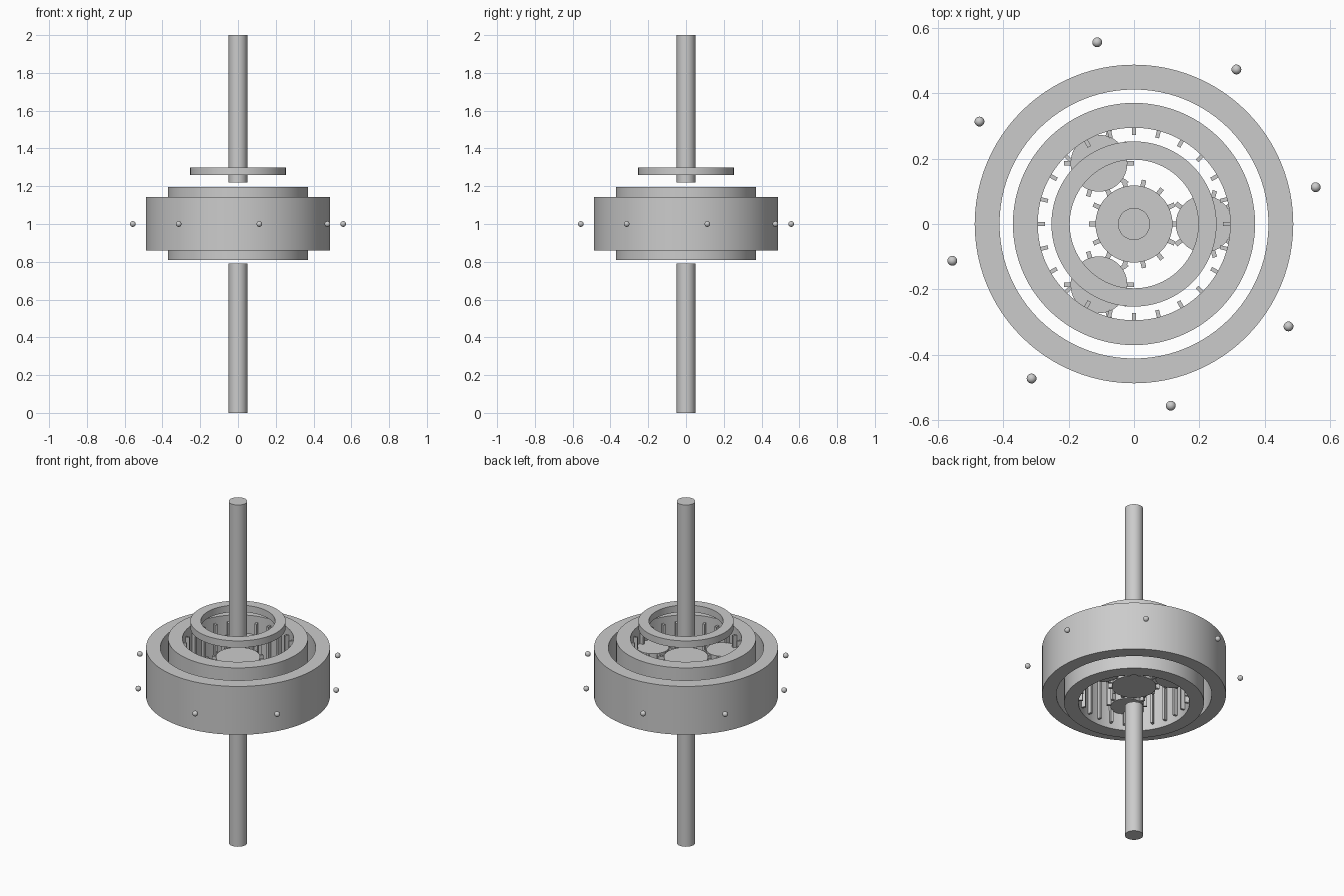
import bpy, bmesh
from math import sin, cos, pi, radians
from mathutils import Matrix

if "Cube" in bpy.data.objects:
    bpy.data.objects.remove(bpy.data.objects["Cube"])


def finish(name, bm):
    bmesh.ops.recalc_face_normals(bm, faces=bm.faces)
    me = bpy.data.meshes.new(name)
    bm.to_mesh(me)
    bm.free()
    ob = bpy.data.objects.new(name, me)
    bpy.context.collection.objects.link(ob)
    me.shade_smooth()
    bpy.ops.object.select_all(action='DESELECT')
    bpy.context.view_layer.objects.active = ob
    ob.select_set(True)
    bpy.ops.object.shade_smooth_by_angle(angle=radians(30))
    return ob


def add_disc(bm, r, z0, z1, x=0, y=0, seg=64):
    bmesh.ops.create_cone(bm, cap_ends=True, segments=seg, radius1=r, radius2=r, depth=z1 - z0,
                          matrix=Matrix.Translation((x, y, (z0 + z1) / 2)))


def add_tube(bm, r_in, r_out, z0, z1, seg=96):
    prof = [(r_in, z0), (r_out, z0), (r_out, z1), (r_in, z1)]
    rings = [[bm.verts.new((r * cos(2 * pi * i / seg), r * sin(2 * pi * i / seg), z))
              for r, z in prof] for i in range(seg)]
    for i in range(seg):
        a, b = rings[i], rings[(i + 1) % seg]
        for j in range(4):
            k = (j + 1) % 4
            bm.faces.new((a[j], b[j], b[k], a[k]))


def add_teeth(bm, n, r0, r1, width, z0, z1, x=0, y=0):
    for i in range(n):
        m = (Matrix.Translation((x, y, (z0 + z1) / 2)) @ Matrix.Rotation(2 * pi * i / n, 4, 'Z')
             @ Matrix.Translation(((r0 + r1) / 2, 0, 0))
             @ Matrix.Diagonal((r1 - r0, width, z1 - z0, 1)))
        bmesh.ops.create_cube(bm, size=1, matrix=m)


# Input and output shafts
for name, z0, z1 in (("input_shaft", 0, 0.79), ("output_shaft", 1.22, 2)):
    bm = bmesh.new()
    add_disc(bm, 0.049, z0, z1)
    finish(name, bm)

# Outer housing and carrier ring
for name, dims in (("housing", (0.412, 0.488, 0.86, 1.143)), ("carrier", (0.197, 0.253, 1.26, 1.30))):
    bm = bmesh.new()
    add_tube(bm, *dims)
    finish(name, bm)

# Ring gear with inward teeth
bm = bmesh.new()
add_tube(bm, 0.295, 0.371, 0.81, 1.197)
add_teeth(bm, 24, 0.273, 0.298, 0.012, 0.84, 1.16)
finish("ring_gear", bm)

# Sun gear
bm = bmesh.new()
add_disc(bm, 0.118, 0.91, 1.09)
add_teeth(bm, 14, 0.112, 0.138, 0.014, 0.915, 1.085)
finish("sun_gear", bm)

# Three planet gears
for k in range(3):
    a = 2 * pi * k / 3
    x, y = 0.215 * cos(a), 0.215 * sin(a)
    bm = bmesh.new()
    add_disc(bm, 0.087, 0.91, 1.09, x, y)
    add_teeth(bm, 10, 0.08, 0.107, 0.014, 0.915, 1.085, x, y)
    finish(f"planet_gear_{k + 1}", bm)

# Ball markers around the housing
for k in range(8):
    a = 0.2 + pi * k / 4
    bm = bmesh.new()
    bmesh.ops.create_uvsphere(bm, u_segments=24, v_segments=12, radius=0.015,
                              matrix=Matrix.Translation((0.568 * cos(a), 0.568 * sin(a), 1.0)))
    finish(f"ball_{k + 1}", bm)
